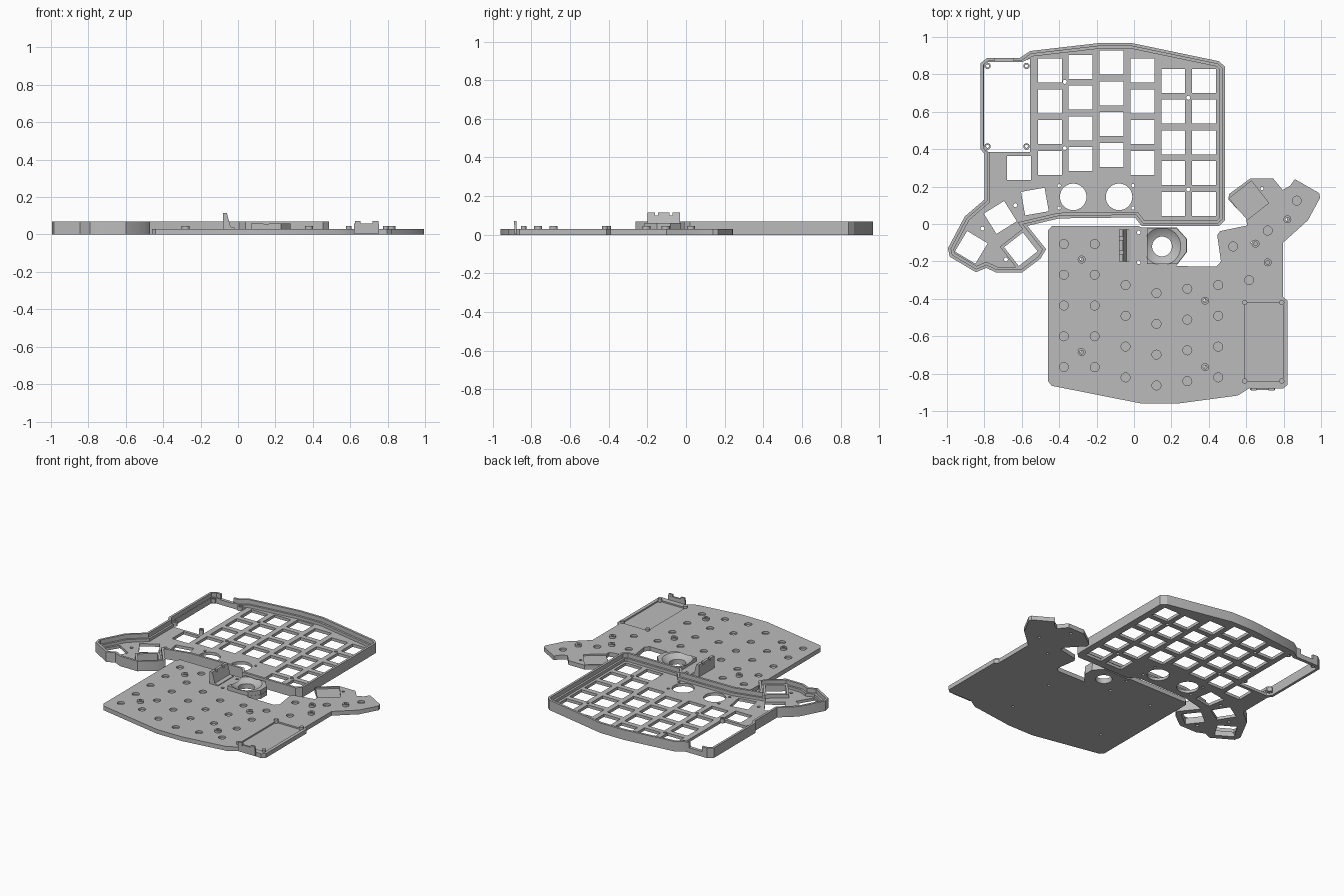
import bpy, bmesh, math
from mathutils import Matrix, Vector

if "Cube" in bpy.data.objects:
    bpy.data.objects.remove(bpy.data.objects["Cube"])

grey = bpy.data.materials.new("plain_grey")
grey.diffuse_color = (0.5, 0.5, 0.5, 1)
grey.use_nodes = True
grey.node_tree.nodes["Principled BSDF"].inputs["Base Color"].default_value = grey.diffuse_color


def ccw(pts):
    area = sum(a[0] * b[1] - b[0] * a[1] for a, b in zip(pts, pts[1:] + pts[:1]))
    return pts if area > 0 else pts[::-1]


def inset(pts, d):
    """Offset a closed outline inwards with mitred corners."""
    pts = [Vector(p) for p in ccw(pts)]
    out = []
    for i, p in enumerate(pts):
        a = (p - pts[i - 1]).normalized()
        b = (pts[(i + 1) % len(pts)] - p).normalized()
        na, nb = Vector((-a.y, a.x)), Vector((-b.y, b.x))
        out.append(tuple(p + (na + nb) * d / (1 + na.dot(nb))))
    return out


def rect(x0, x1, y0, y1):
    return [(x0, y0), (x1, y0), (x1, y1), (x0, y1)]


def square(x, y, half, deg=0):
    r = math.radians(deg)
    c, s = math.cos(r), math.sin(r)
    return [(x + half * (u * c - v * s), y + half * (u * s + v * c))
            for u, v in ((-1, -1), (1, -1), (1, 1), (-1, 1))]


def circle(x, y, r, n=24):
    return [(x + r * math.cos(2 * math.pi * i / n), y + r * math.sin(2 * math.pi * i / n)) for i in range(n)]


def prisms(name, outlines, z0, z1):
    """One object holding an upright prism for every outline."""
    bm = bmesh.new()
    for pts in outlines:
        pts = ccw(pts)
        lo = [bm.verts.new((x, y, z0)) for x, y in pts]
        hi = [bm.verts.new((x, y, z1)) for x, y in pts]
        bm.faces.new(lo[::-1])
        bm.faces.new(hi)
        for i in range(len(pts)):
            j = (i + 1) % len(pts)
            bm.faces.new((lo[i], lo[j], hi[j], hi[i]))
    return finish(name, bm)


def finish(name, bm):
    me = bpy.data.meshes.new(name)
    bm.to_mesh(me)
    bm.free()
    me.materials.append(grey)
    ob = bpy.data.objects.new(name, me)
    bpy.context.collection.objects.link(ob)
    return ob


def cut(ob, *cutters):
    """Subtract the cutters, bake the result and remove them."""
    for c in cutters:
        m = ob.modifiers.new("cut", 'BOOLEAN')
        m.operation, m.solver, m.object = 'DIFFERENCE', 'EXACT', c
    dg = bpy.context.evaluated_depsgraph_get()
    me = bpy.data.meshes.new_from_object(ob.evaluated_get(dg))
    ob.modifiers.clear()
    ob.data = me
    for c in cutters:
        bpy.data.objects.remove(c)


# Key, screw and dial positions shared by both halves
PITCH, HALF = 0.1645, 0.064
keys = [(x, top - PITCH * i, 0)
        for x, top, n in ((-0.45, 0.82, 4), (-0.285, 0.84, 4), (-0.12, 0.863, 4),
                          (0.045, 0.82, 4), (0.21, 0.765, 5), (0.375, 0.765, 5))
        for i in range(n)]
keys += [(-0.615, 0.30, 0), (-0.53, 0.12, 10), (-0.715, 0.035, 32),
         (-0.87, -0.125, -31), (-0.605, -0.135, 38)]
dials = [(-0.325, 0.145), (-0.08, 0.145)]
screws = [(-0.37, 0.76), (0.29, 0.675), (-0.37, 0.405), (0.29, 0.185),
          (-0.635, 0.10), (-0.81, -0.025), (-0.685, -0.19)]

# Upper case: tray with stepped rim
case_line = [(-0.82, 0.86), (-0.785, 0.888), (-0.61, 0.888), (-0.555, 0.925), (-0.19, 0.967),
             (-0.01, 0.967), (0.455, 0.87), (0.487, 0.84), (0.487, 0.02), (0.455, -0.01),
             (0.04, -0.01), (0.005, 0.035), (-0.40, 0.03), (-0.57, -0.01), (-0.47, -0.135),
             (-0.50, -0.185), (-0.60, -0.26), (-0.735, -0.26), (-0.79, -0.235), (-0.845, -0.258),
             (-0.985, -0.175), (-0.995, -0.13), (-0.905, 0.04), (-0.80, 0.13), (-0.80, 0.375),
             (-0.82, 0.40)]
case = prisms("upper_case", [case_line], 0, 0.07)
holes = [square(x, y, HALF, a) for x, y, a in keys]
holes += [circle(x, y, 0.071, 40) for x, y in dials]
holes += [circle(x, y, 0.011, 12) for x, y in screws]
holes += [circle(x, y, 0.009, 12) for x in (-0.40, -0.005) for y in (0.085, 0.205)]
holes.append([(-0.802, 0.42), (-0.78, 0.385), (-0.555, 0.385), (-0.555, 0.885),
              (-0.60, 0.865), (-0.78, 0.865), (-0.802, 0.85)])
cut(case,
    prisms("rim_cutter", [inset(case_line, 0.016)], 0.04, 0.2),
    prisms("well_cutter", [inset(case_line, 0.030)], 0.02, 0.2),
    prisms("hole_cutter", holes, -0.1, 0.2),
    prisms("port_cutter", [rect(-0.745, -0.645, 0.85, 0.95)], 0.035, 0.2))

# Raised collar round the innermost thumb key
collar = prisms("thumb_key_collar", [square(-0.605, -0.135, 0.08, 38)], 0.01, 0.045)
cut(collar, prisms("collar_cutter", [square(-0.605, -0.135, HALF, 38)], -0.1, 0.2))

# Lugs in the corners of the controller opening
lugs = [(x, y) for x in (-0.783, -0.575) for y in (0.415, 0.845)]
lug = prisms("controller_lugs", [circle(x, y, 0.017, 16) for x, y in lugs], 0.015, 0.045)
cut(lug, prisms("lug_cutter", [circle(x, y, 0.008, 12) for x, y in lugs], -0.1, 0.2))

# Base plate with switch pockets, screw holes and a controller recess
base_line = [(-0.46, -0.035), (-0.44, -0.012), (0.03, -0.012), (0.04, -0.02), (0.23, -0.02),
             (0.283, -0.08), (0.283, -0.15), (0.225, -0.225), (0.44, -0.228), (0.465, -0.20),
             (0.445, -0.06), (0.46, -0.038), (0.605, -0.008), (0.60, 0.03), (0.505, 0.13),
             (0.508, 0.16), (0.62, 0.242), (0.745, 0.242), (0.795, 0.182), (0.835, 0.205),
             (0.86, 0.24), (0.99, 0.165), (0.995, 0.14), (0.93, 0.02), (0.797, -0.10),
             (0.797, -0.39), (0.82, -0.41), (0.82, -0.86), (0.797, -0.88), (0.62, -0.876),
             (0.555, -0.917), (0.235, -0.96), (0.04, -0.96), (-0.44, -0.865), (-0.46, -0.84)]
base = prisms("base_plate", [base_line], 0, 0.03)
BALL = (0.15, -0.12)
cut(base,
    prisms("pocket_cutter", [circle(-x, -y, 0.024, 20) for x, y, a in keys[:-1]], 0.016, 0.2),
    prisms("recess_cutter", [rect(0.59, 0.797, -0.84, -0.42),
                             square(0.615, 0.125, 0.075, 38)], 0.02, 0.2),
    prisms("hole_cutter", [circle(*BALL, 0.053, 40)] +
           [circle(0.025, y, 0.01, 12) for y in (-0.045, -0.205)] +
           [circle(-x, -y, 0.009, 12) for x, y in screws], -0.1, 0.2))

# Screw bosses
bosses = [(-0.28, -0.19), (-0.28, -0.685), (0.38, -0.41), (0.38, -0.765),
          (0.65, -0.105), (0.715, -0.205), (0.82, 0.025)]
boss = prisms("screw_bosses", [circle(x, y, 0.021, 20) for x, y in bosses], 0.02, 0.045)
cut(boss, prisms("boss_cutter", [circle(x, y, 0.010, 12) for x, y in bosses], -0.1, 0.2))

# Controller posts and end stop
prisms("controller_posts", [circle(x, y, 0.014, 16)
                            for x in (0.592, 0.79) for y in (-0.42, -0.84)], 0.005, 0.045)
prisms("controller_stop", [rect(0.62, 0.755, -0.888, -0.876)], 0.005, 0.058)
prisms("stop_ears", [rect(0.625, 0.655, -0.889, -0.877),
                     rect(0.72, 0.75, -0.889, -0.877)], 0.05, 0.072)

# Cup hollowed by a sphere
cup = prisms("ball_cup", [[(0.07, -0.025), (0.23, -0.025), (0.28, -0.08), (0.28, -0.15),
                           (0.23, -0.215), (0.07, -0.215)]], 0.02, 0.06)
bm = bmesh.new()
bmesh.ops.create_uvsphere(bm, u_segments=64, v_segments=48, radius=0.164,
                          matrix=Matrix.Translation((*BALL, 0.19)))
cut(cup, finish("ball_cutter", bm),
    prisms("cup_hole_cutter", [circle(*BALL, 0.053, 40)], -0.1, 0.2))

# Upright sensor bracket: wedge profile swept along y, notched on top
bracket = prisms("sensor_bracket", [[(-0.08, 0.02), (-0.015, 0.02), (-0.015, 0.035),
                                     (-0.04, 0.042), (-0.06, 0.115), (-0.08, 0.115)]], -0.2, -0.03)
bracket.data.transform(Matrix(((1, 0, 0, 0), (0, 0, 1, 0), (0, 1, 0, 0), (0, 0, 0, 1))))
bracket.data.flip_normals()
cut(bracket, prisms("notch_cutter", [rect(-0.2, 0.1, -0.16, -0.145),
                                     rect(-0.2, 0.1, -0.085, -0.07)], 0.1, 0.2))

# Smooth round walls, keep edges sharp
for ob in bpy.context.scene.objects:
    ob.select_set(True)
    bpy.context.view_layer.objects.active = ob
bpy.ops.object.shade_smooth_by_angle(angle=math.radians(31))
